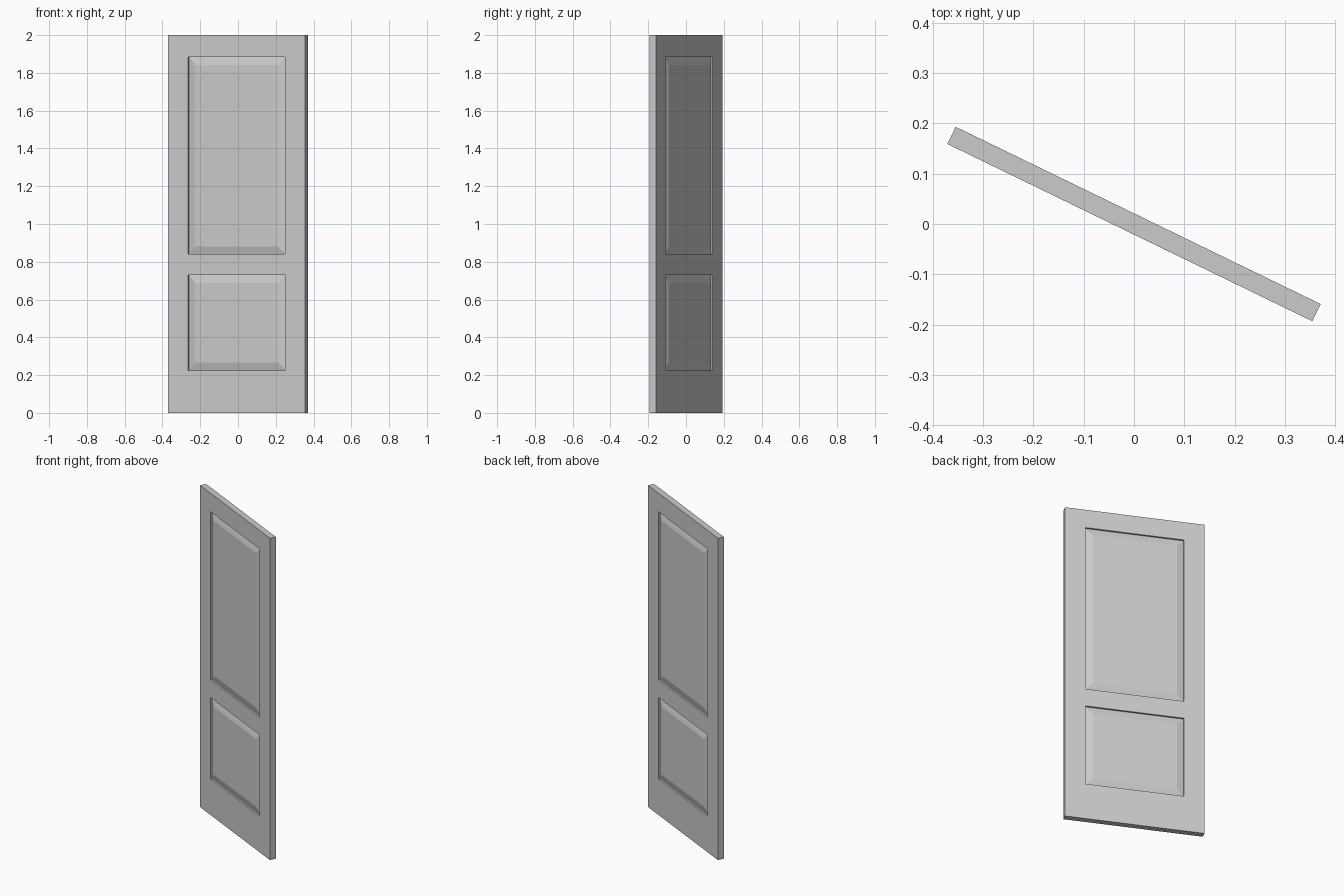
import bpy, bmesh, math
from mathutils import Matrix, Vector

if "Cube" in bpy.data.objects:
    bpy.data.objects.remove(bpy.data.objects["Cube"], do_unlink=True)

WIDTH, THICK, HEIGHT = 0.807, 0.038, 2.0
PANEL_HALF = 0.285                          # half width of both panels
PANELS = [(0.225, 0.73), (0.84, 1.885)]     # bottom and top of each panel
GROOVE, BEVEL = 0.011, 0.042                # groove depth, sloped border width
SWING = math.radians(-25.9)                 # door turned about the vertical

# Single painted material
paint = bpy.data.materials.new("light grey paint")
paint.use_nodes = True
colour = (0.6, 0.6, 0.6, 1)
paint.diffuse_color = colour
paint.node_tree.nodes["Principled BSDF"].inputs["Base Color"].default_value = colour

# Door slab
bm = bmesh.new()
bmesh.ops.create_cube(bm, size=1)
bmesh.ops.scale(bm, vec=(WIDTH, THICK, HEIGHT), verts=bm.verts)
bmesh.ops.translate(bm, vec=(0, 0, HEIGHT / 2), verts=bm.verts)


def cut(point, normal):
    bmesh.ops.bisect_plane(bm, geom=bm.verts[:] + bm.edges[:] + bm.faces[:],
                           plane_co=Vector(point), plane_no=Vector(normal))


# Stile and rail lines around the panels
for x in (-PANEL_HALF, PANEL_HALF):
    cut((x, 0, 0), (1, 0, 0))
for bounds in PANELS:
    for z in bounds:
        cut((0, 0, z), (0, 0, 1))
bm.normal_update()


def is_panel(face):
    c = face.calc_center_median()
    return (abs(face.normal.y) > 0.9 and abs(c.x) < PANEL_HALF
            and any(low < c.z < high for low, high in PANELS))


# Raised panels on both sides: step in, then slope back out
panels = [f for f in bm.faces if is_panel(f)]
bmesh.ops.inset_individual(bm, faces=panels, thickness=0, depth=-GROOVE,
                           use_even_offset=True)
bmesh.ops.inset_individual(bm, faces=panels, thickness=BEVEL, depth=GROOVE,
                           use_even_offset=True)

bmesh.ops.rotate(bm, cent=(0, 0, 0), matrix=Matrix.Rotation(SWING, 3, "Z"),
                 verts=bm.verts)
bmesh.ops.recalc_face_normals(bm, faces=bm.faces)

mesh = bpy.data.meshes.new("door_leaf")
bm.to_mesh(mesh)
bm.free()
mesh.materials.append(paint)
bpy.context.collection.objects.link(bpy.data.objects.new("door_leaf", mesh))
